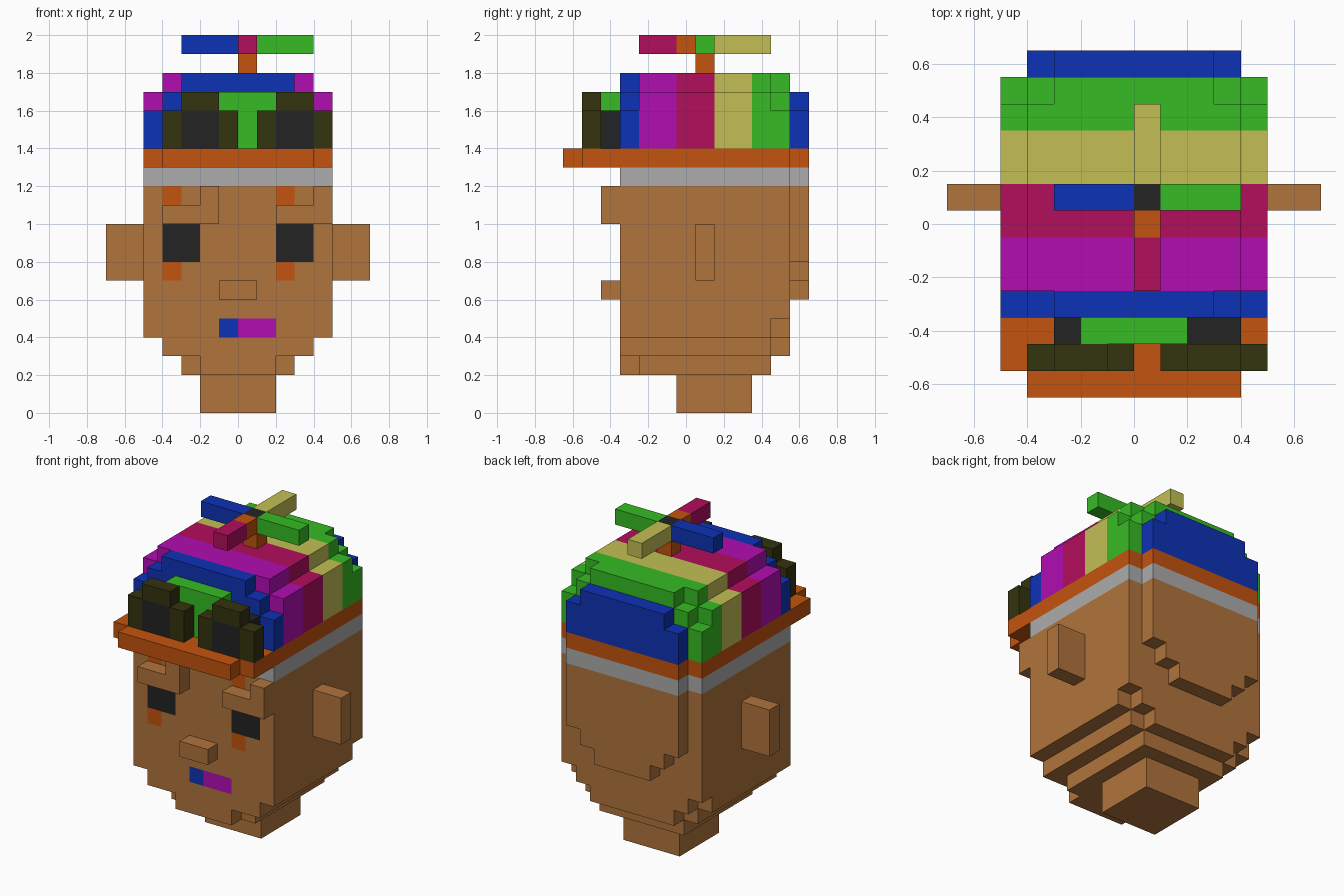
import bpy
import bmesh
import math

cube = bpy.data.objects.get("Cube")
if cube:
    bpy.data.objects.remove(cube, do_unlink=True)

U = 0.1          # size of one block
Y0 = -0.65       # y position of block row 0

COLOURS = {
    "brown": (176, 116, 60), "orange": (196, 83, 14), "grey": (172, 172, 172),
    "blue": (13, 50, 182), "magenta": (176, 14, 178), "crimson": (178, 14, 92),
    "khaki": (194, 191, 84), "green": (54, 187, 35), "black": (35, 35, 35),
    "olive": (52, 51, 15),
}


def linear(c):
    c /= 255
    return c / 12.92 if c <= 0.04045 else ((c + 0.055) / 1.055) ** 2.4


MATS = {}
for name, rgb in COLOURS.items():
    m = bpy.data.materials.new(name)
    m.use_nodes = True
    col = (*[linear(c) for c in rgb], 1.0)
    m.diffuse_color = col
    bsdf = next(n for n in m.node_tree.nodes if n.type == 'BSDF_PRINCIPLED')
    bsdf.inputs["Base Color"].default_value = col
    bsdf.inputs["Roughness"].default_value = 0.9
    MATS[name] = m

# Each side of a block: direction and its four corners
SIDES = [
    ((1, 0, 0), ((1, 0, 0), (1, 1, 0), (1, 1, 1), (1, 0, 1))),
    ((-1, 0, 0), ((0, 0, 0), (0, 0, 1), (0, 1, 1), (0, 1, 0))),
    ((0, 1, 0), ((0, 1, 0), (0, 1, 1), (1, 1, 1), (1, 1, 0))),
    ((0, -1, 0), ((0, 0, 0), (1, 0, 0), (1, 0, 1), (0, 0, 1))),
    ((0, 0, 1), ((0, 0, 1), (1, 0, 1), (1, 1, 1), (0, 1, 1))),
    ((0, 0, -1), ((0, 0, 0), (0, 1, 0), (1, 1, 0), (1, 0, 0))),
]


def blocks(name, *boxes):
    """Join boxes (colour, x range, y range, z range) into one shell; later boxes repaint."""
    cells = {}
    for colour, xs, ys, zs in boxes:
        for x in range(*xs):
            for y in range(*ys):
                for z in range(*zs):
                    cells[x, y, z] = colour
    used = list(dict.fromkeys(cells.values()))
    bm = bmesh.new()
    verts = {}
    for (x, y, z), colour in cells.items():
        for (dx, dy, dz), corners in SIDES:
            if (x + dx, y + dy, z + dz) in cells:
                continue
            loop = []
            for a, b, c in corners:
                key = (x + a, y + b, z + c)
                if key not in verts:
                    verts[key] = bm.verts.new((key[0] * U, key[1] * U + Y0, key[2] * U))
                loop.append(verts[key])
            bm.faces.new(loop).material_index = used.index(colour)
    # Merge flat areas of one colour
    bmesh.ops.dissolve_limit(bm, angle_limit=math.radians(1), verts=bm.verts[:],
                             edges=bm.edges[:], delimit={'MATERIAL'})
    me = bpy.data.meshes.new(name)
    bm.to_mesh(me)
    bm.free()
    for colour in used:
        me.materials.append(MATS[colour])
    ob = bpy.data.objects.new(name, me)
    bpy.context.collection.objects.link(ob)
    return ob


# Head with stepped jaw, padded back and painted face
blocks(
    "head",
    ("brown", (-5, 5), (3, 12), (5, 12)),
    ("brown", (-5, 5), (3, 11), (4, 5)),
    ("brown", (-4, 4), (11, 12), (4, 5)),
    ("brown", (-4, 4), (3, 11), (3, 4)),
    ("brown", (-3, 3), (11, 12), (3, 4)),
    ("brown", (-3, 3), (4, 11), (2, 3)),
    ("brown", (-2, 2), (3, 4), (2, 3)),
    ("brown", (-4, 4), (12, 13), (8, 12)),
    ("brown", (-3, 3), (12, 13), (7, 8)),
    ("brown", (-2, 2), (12, 13), (6, 7)),
    # eyes
    ("black", (-4, -2), (3, 4), (8, 10)),
    ("black", (2, 4), (3, 4), (8, 10)),
    # marks above and below the eyes
    *[("orange", (x, x + 1), (3, 4), (z, z + 1)) for x in (-4, 2) for z in (7, 11)],
    # mouth
    ("blue", (-1, 0), (3, 4), (4, 5)),
    ("magenta", (0, 2), (3, 4), (4, 5)),
)
blocks("neck", ("brown", (-2, 2), (6, 10), (0, 2)))
blocks("nose", ("brown", (-1, 1), (2, 3), (6, 7)))
blocks("left_ear", ("brown", (5, 7), (7, 8), (7, 10)))
blocks("right_ear", ("brown", (-7, -5), (7, 8), (7, 10)))

# Brows with one raised end each
for name, x in (("right_brow", -4), ("left_brow", 2)):
    blocks(name, ("brown", (x, x + 3), (2, 3), (10, 11)),
           ("brown", (x + 2, x + 3), (2, 3), (11, 12)))

# Cap bands and brim
blocks("hair_band", ("grey", (-5, 5), (3, 12), (12, 13)),
       ("grey", (-4, 4), (12, 13), (12, 13)))
blocks("cap_brim", ("orange", (-5, 5), (1, 12), (13, 14)),
       ("orange", (-4, 4), (0, 1), (13, 14)),
       ("orange", (-4, 4), (12, 13), (13, 14)))

# Striped dome: each stripe is stepped in at the top
dome = []
for colour, ys, steps in (
    ("blue", (3, 4), ((5, 16), (4, 17), (3, 18))),
    ("magenta", (4, 6), ((5, 17), (4, 18))),
    ("crimson", (6, 8), ((5, 17), (4, 18))),
    ("khaki", (8, 10), ((5, 17), (4, 18))),
    ("green", (10, 11), ((5, 17), (4, 18))),
    ("green", (11, 12), ((5, 16), (4, 17), (3, 18))),
    ("blue", (12, 13), ((4, 16), (3, 17))),
):
    dome += [(colour, (-w, w), ys, (14, top)) for w, top in steps]
blocks("cap_dome", *dome)

# Goggles: frames, lenses and strap
for name, x in (("right_goggle", -4), ("left_goggle", 1)):
    blocks(name,
           ("olive", (x, x + 4), (1, 2), (14, 16)),
           ("olive", (x + 1, x + 3), (1, 2), (16, 17)),
           ("black", (x + 1, x + 3), (1, 3), (14, 16)))
blocks("goggle_strap",
       ("green", (-2, 2), (2, 3), (16, 17)),
       ("green", (-1, 2), (2, 3), (14, 16)))

# Propeller
blocks("propeller_stem", ("orange", (0, 1), (7, 8), (18, 19)))
blocks("propeller",
       ("black", (0, 1), (7, 8), (19, 20)),
       ("blue", (-3, 0), (7, 8), (19, 20)),
       ("green", (1, 4), (7, 8), (19, 20)),
       ("khaki", (0, 1), (8, 11), (19, 20)),
       ("orange", (0, 1), (6, 7), (19, 20)),
       ("crimson", (0, 1), (4, 6), (19, 20)))
